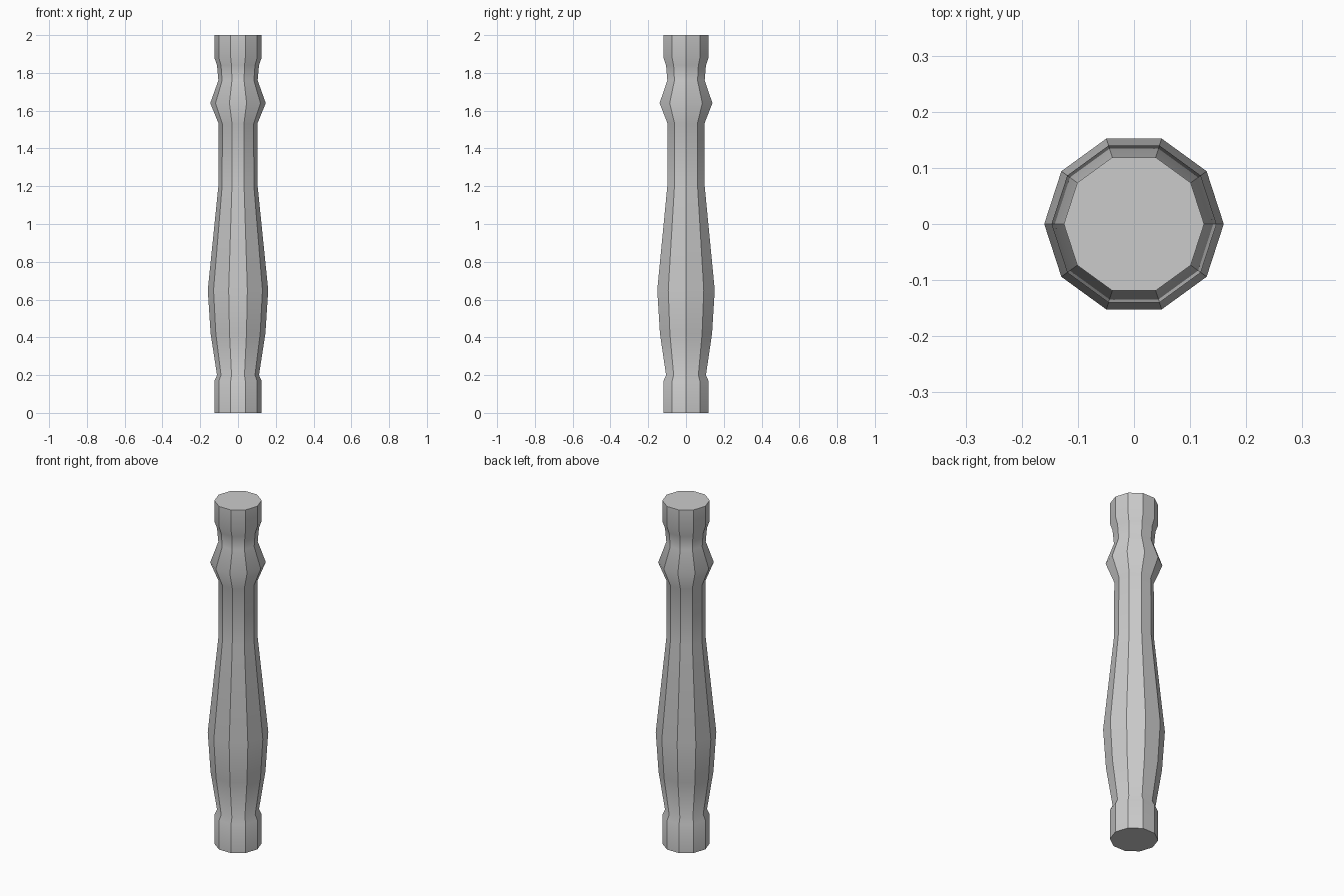
import bpy, bmesh
from math import cos, sin, tau

if "Cube" in bpy.data.objects:
    bpy.data.objects.remove(bpy.data.objects["Cube"])

SIDES = 10
# Turned profile: (radius, height) from foot to top
PROFILE = [(0.125, 0.0), (0.125, 0.17), (0.111, 0.20), (0.145, 0.42),
           (0.16, 0.65), (0.104, 1.20), (0.102, 1.53), (0.147, 1.64),
           (0.104, 1.76), (0.111, 1.84), (0.125, 1.88), (0.125, 2.0)]

# Ten-sided baluster lofted through rings
bm = bmesh.new()
rings = [[bm.verts.new((r * cos(tau * i / SIDES), r * sin(tau * i / SIDES), z))
          for i in range(SIDES)] for r, z in PROFILE]
for low, high in zip(rings, rings[1:]):
    for i in range(SIDES):
        j = (i + 1) % SIDES
        bm.faces.new((low[i], low[j], high[j], high[i])).smooth = True

# End caps
bm.faces.new(rings[0][::-1])
bm.faces.new(rings[-1])

# Facets stay crisp around the post, smooth along its length
for edge in bm.edges:
    a, b = edge.verts
    vertical = abs(a.co.z - b.co.z) > 1e-4
    at_cap = any(not f.smooth for f in edge.link_faces)
    edge.smooth = not (vertical or at_cap)

mesh = bpy.data.meshes.new("baluster")
bm.to_mesh(mesh)
bm.free()
bpy.context.collection.objects.link(bpy.data.objects.new("baluster", mesh))
